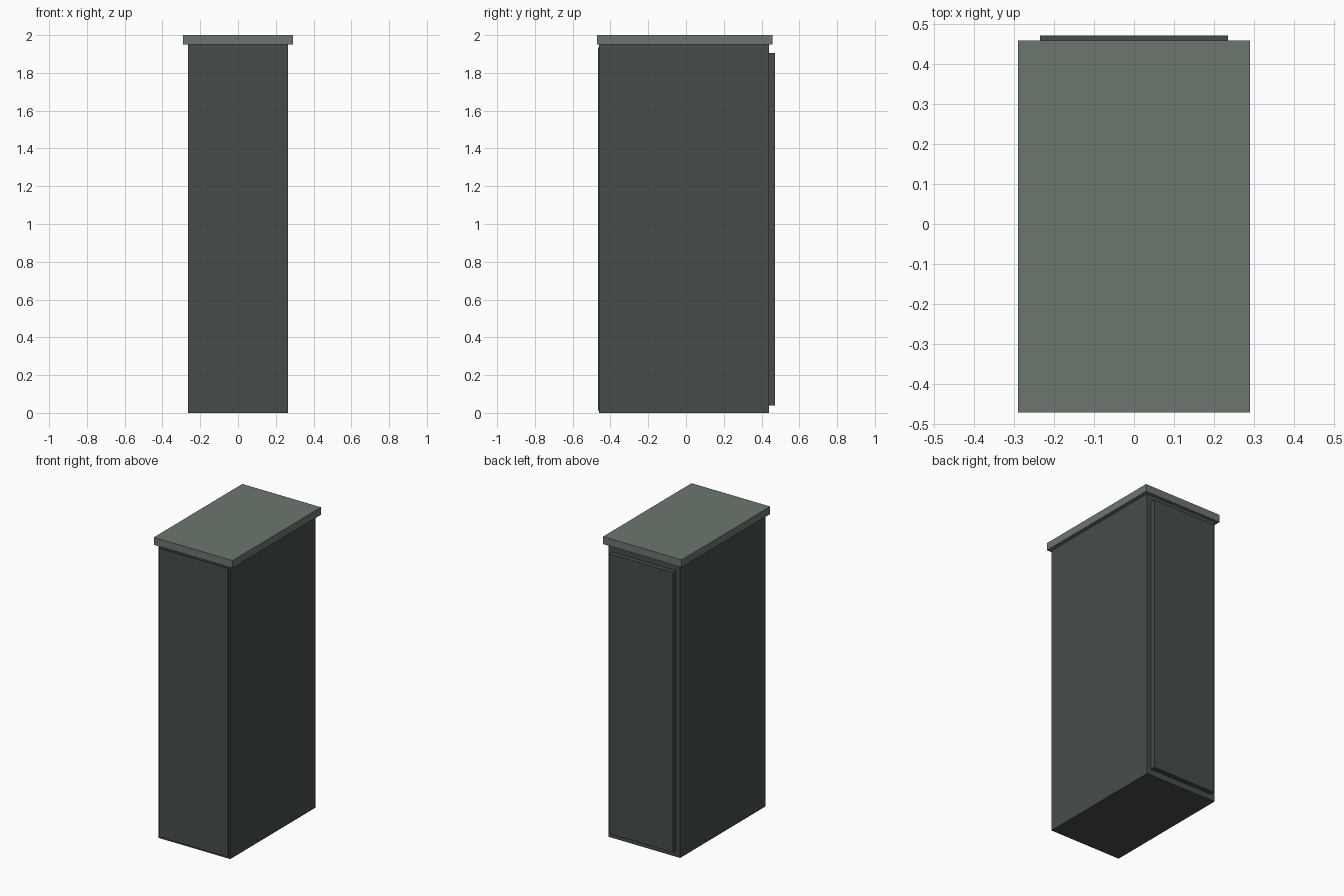
import bpy

if "Cube" in bpy.data.objects:
    bpy.data.objects.remove(bpy.data.objects["Cube"])


def material(name, rgb):
    m = bpy.data.materials.new(name)
    m.diffuse_color = (*rgb, 1.0)
    m.use_nodes = True
    m.node_tree.nodes["Principled BSDF"].inputs["Base Color"].default_value = m.diffuse_color
    return m


def box(name, lo, hi, mat):
    """Axis-aligned box between two corners."""
    bpy.ops.mesh.primitive_cube_add(size=1)
    ob = bpy.context.object
    ob.name = name
    ob.location = [(a + b) / 2 for a, b in zip(lo, hi)]
    ob.scale = [b - a for a, b in zip(lo, hi)]
    bpy.ops.object.transform_apply(location=True, rotation=False, scale=True)
    ob.data.materials.append(mat)
    return ob


dark = material("dark_grey_green", (0.060, 0.076, 0.066))
light = material("light_grey_green", (0.150, 0.181, 0.157))

# Cabinet body
box("cabinet_body", (-0.265, -0.46, 0.0), (0.265, 0.44, 1.95), dark)

# Overhanging lid
box("lid", (-0.29, -0.472, 1.95), (0.29, 0.459, 2.0), light)

# Thin front door plate and thicker rear panel
box("front_door", (-0.255, -0.467, 0.012), (0.255, -0.455, 1.935), dark)
box("rear_panel", (-0.236, 0.435, 0.04), (0.236, 0.472, 1.905), dark)
